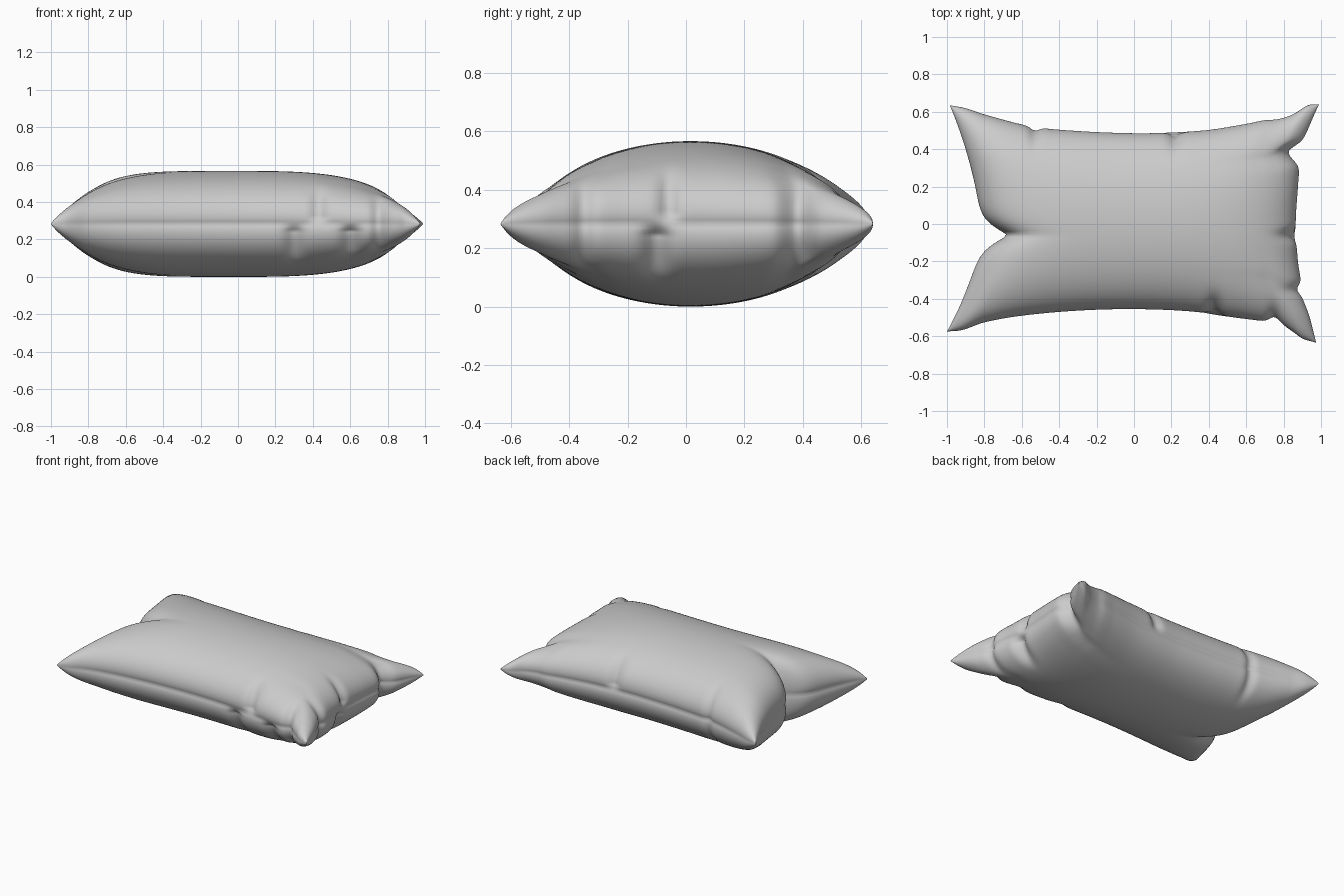
import bpy, bmesh, math

if "Cube" in bpy.data.objects:
    bpy.data.objects.remove(bpy.data.objects["Cube"])

H = 0.283          # half thickness, also the height of the seam
NU, NV = 140, 110  # grid resolution of each sheet

# seam outline seen from above: back/front as y(x), left/right as x(y)
BACK = [(-.985, .635), (-.9, .622), (-.8, .59), (-.55, .527), (-.3, .502), (0, .49), (.2, .494),
        (.4, .508), (.6, .54), (.7, .56), (.77, .565), (.85, .59), (.93, .637), (.99, .64)]
FRONT = [(-1, -.575), (-.92, -.57), (-.8, -.53), (-.6, -.495), (-.3, -.468), (0, -.46), (.3, -.472),
         (.5, -.5), (.7, -.525), (.77, -.532), (.85, -.58), (.9, -.615), (.975, -.635)]
LEFT = [(-.575, -1), (-.4, -.92), (-.2, -.85), (-.05, -.828), (.17, -.848), (.4, -.905), (.635, -.985)]
RIGHT = [(-.635, .975), (-.5, .945), (-.37, .9), (-.3, .897), (-.2, .882), (0, .87), (.2, .882),
         (.3, .888), (.34, .878), (.39, .868), (.45, .91), (.64, .99)]

# wrinkles by the seam: x, y, radius along seam, push inward, sheet (1 top, -1 bottom, 0 both)
DENTS = [(.30, -.47, .045, .035, -1), (.43, -.48, .04, .03, 1), (.60, -.51, .05, .04, -1),
         (.75, -.53, .035, .025, 0), (.87, -.10, .045, .045, -1), (.87, -.06, .03, .03, 1),
         (.87, .38, .05, .035, 0), (.9, -.35, .03, .02, 0), (.22, .49, .035, .025, 1),
         (-.53, .52, .03, .02, 0)]


def smooth(pts, t):
    """Smooth curve through the points at t."""
    t = min(max(t, pts[0][0]), pts[-1][0])
    i = 0
    while i < len(pts) - 2 and t > pts[i + 1][0]:
        i += 1

    def slope(k):
        a, b = pts[max(k - 1, 0)], pts[min(k + 1, len(pts) - 1)]
        return (b[1] - a[1]) / (b[0] - a[0])
    (x0, y0), (x1, y1) = pts[i], pts[i + 1]
    w = x1 - x0
    s = (t - x0) / w
    return (y0 * (1 + 2 * s) * (1 - s) ** 2 + slope(i) * w * s * (1 - s) ** 2
            + y1 * s * s * (3 - 2 * s) + slope(i + 1) * w * s * s * (s - 1))


def mix(a, b, u):
    return a + (b - a) * (u + 1) / 2


def along(pts, u):
    return smooth(pts, mix(pts[0][0], pts[-1][0], u))


def point(u, v, side):
    x = mix(along(LEFT, v), along(RIGHT, v), u)
    y = mix(along(FRONT, u), along(BACK, u), v)
    # deep fold in the left edge
    x += .145 * math.exp(-(abs(y + .06) / .065) ** 1.3) * ((1 - u) / 2) ** 4
    # puffy thickness, fuller on the left
    power = 5 if u < 0 else 3
    z = H * (max(0, 1 - abs(u) ** power) * max(0, 1 - v * v)) ** .42
    # seam pinched slightly inward
    pinch = .014 * math.exp(-z / .025)
    x -= math.copysign(pinch, u) * u ** 8 * (1 - v ** 4)
    y -= math.copysign(pinch, v) * v ** 8 * (1 - u ** 4)
    # wrinkles fade out on the sheet's upper part
    for dx, dy, r, depth, which in DENTS:
        if which and z > 0 and which != side:
            continue
        on_end = dx > .8
        d = (y - dy) if on_end else (x - dx)
        far = (x - dx) if on_end else (y - dy)
        fade = min(1, z / .04) if which else 1
        k = depth * fade * math.exp(-(d / r) ** 2 - (far / .09) ** 2)
        if on_end:
            x -= k
        else:
            y -= math.copysign(k, dy)
        z *= 1 - 2.5 * k
    return x, y, H + side * z


# pillow: two puffed sheets joined along the seam
bm = bmesh.new()
for side in (1, -1):
    grid = [[bm.verts.new(point(math.sin(math.pi * (i / NU - .5)), math.sin(math.pi * (j / NV - .5)), side))
             for j in range(NV + 1)] for i in range(NU + 1)]
    for i in range(NU):
        for j in range(NV):
            q = [grid[i][j], grid[i + 1][j], grid[i + 1][j + 1], grid[i][j + 1]]
            bm.faces.new(q if side > 0 else q[::-1])
bmesh.ops.remove_doubles(bm, verts=bm.verts[:], dist=1e-5)
bmesh.ops.recalc_face_normals(bm, faces=bm.faces[:])
mesh = bpy.data.meshes.new("pillow")
bm.to_mesh(mesh)
bm.free()
mesh.shade_smooth()
pillow = bpy.data.objects.new("pillow", mesh)
bpy.context.collection.objects.link(pillow)
